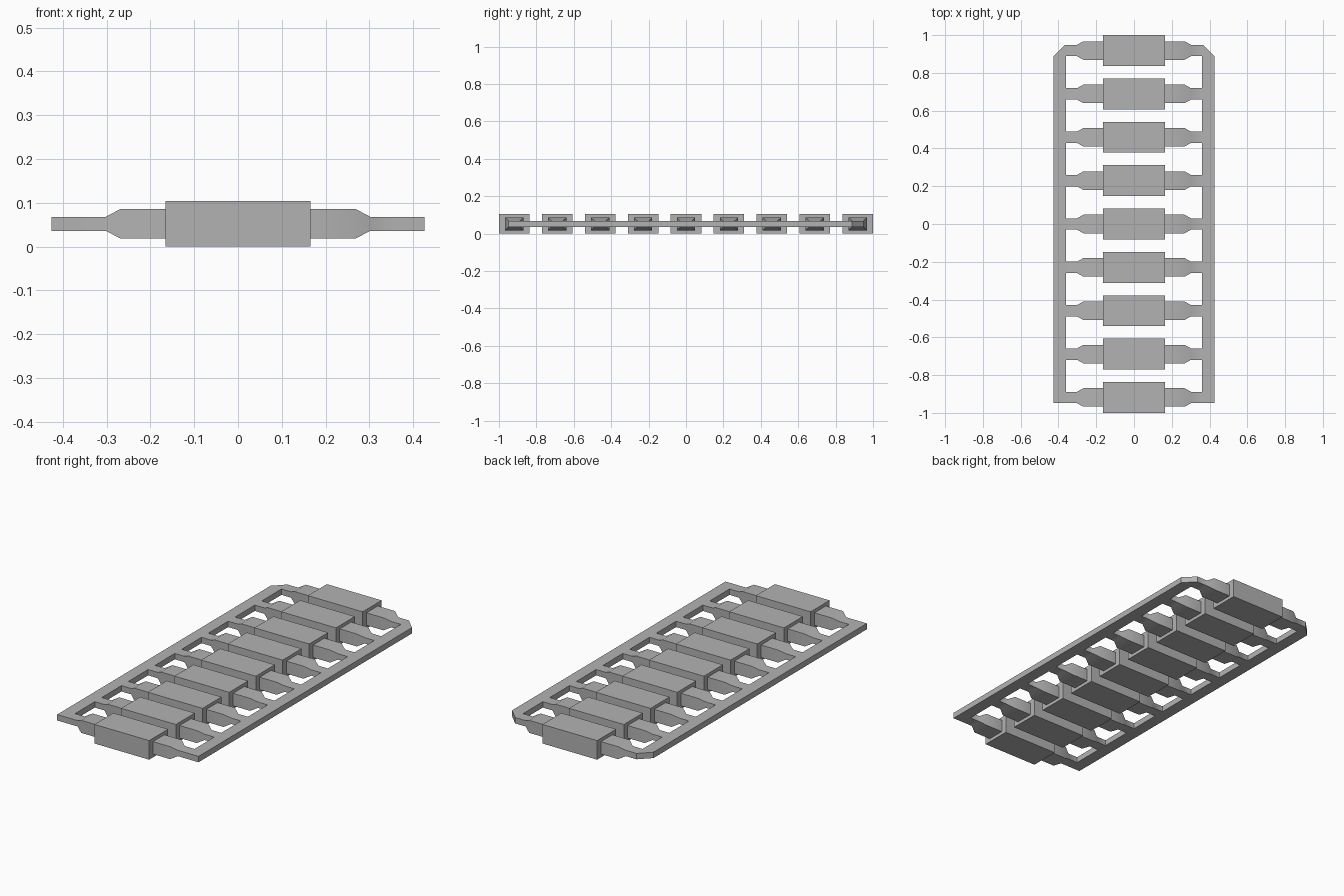
import bpy, bmesh, math
from mathutils import Vector

cube = bpy.data.objects.get("Cube")
if cube:
    bpy.data.objects.remove(cube, do_unlink=True)

grey = bpy.data.materials.new("plain grey")
grey.use_nodes = True
colour = (0.45, 0.45, 0.45, 1)
grey.diffuse_color = colour
grey.node_tree.nodes["Principled BSDF"].inputs["Base Color"].default_value = colour

COUNT, PITCH = 9, 0.2296
MID = 0.052                      # height of the centre plane
BLOCK_X, BLOCK_Y = 0.165, 0.0816
RAIL_IN, RAIL_OUT, RAIL_H = 0.36, 0.426, 0.016
NECK_Y = 0.03
ROWS = [(i - (COUNT - 1) / 2) * PITCH for i in range(COUNT)]


def loft(name, rings, smooth=False):
    """Join equal-sized rings of points into a closed solid."""
    bm = bmesh.new()
    loops = [[bm.verts.new(p) for p in ring] for ring in rings]
    n = len(loops[0])
    for a, b in zip(loops, loops[1:]):
        for k in range(n):
            bm.faces.new((a[k], a[(k + 1) % n], b[(k + 1) % n], b[k]))
    bm.faces.new(loops[0])
    bm.faces.new(loops[-1])
    bmesh.ops.recalc_face_normals(bm, faces=bm.faces)
    mesh = bpy.data.meshes.new(name)
    bm.to_mesh(mesh)
    bm.free()
    mesh.materials.append(grey)
    obj = bpy.data.objects.new(name, mesh)
    bpy.context.collection.objects.link(obj)
    if smooth:
        bpy.ops.object.select_all(action='DESELECT')
        obj.select_set(True)
        bpy.context.view_layer.objects.active = obj
        bpy.ops.object.shade_smooth_by_angle(angle=math.radians(30))
    return obj


def section(x, y, half_y, half_z):
    """Rectangular cross-section facing along x."""
    return [Vector((x, y + sy * half_y, MID + sz * half_z))
            for sy, sz in ((-1, -1), (1, -1), (1, 1), (-1, 1))]


# Rungs: a thick centre block with a tapering arm on each side
arm_profile = [(BLOCK_X, 0.049, 0.034), (0.268, 0.049, 0.034),
               (0.302, NECK_Y, RAIL_H), (RAIL_IN, NECK_Y, RAIL_H)]
for i, y in enumerate(ROWS, 1):
    loft(f"block_{i}", [section(x, y, BLOCK_Y, MID) for x in (-BLOCK_X, BLOCK_X)])
    for side, label in ((1, "left"), (-1, "right")):
        loft(f"{label}_arm_{i}",
             [section(side * x, y, hy, hz) for x, hy, hz in arm_profile], smooth=True)

# Side rails with the rear outer corner cut off
front, back = ROWS[0] - NECK_Y, ROWS[-1] + NECK_Y
outline = [(RAIL_IN, front), (RAIL_OUT, front), (RAIL_OUT, back - 0.06),
           (RAIL_IN + 0.006, back), (RAIL_IN, back)]
for side, label in ((1, "left"), (-1, "right")):
    loft(f"{label}_rail",
         [[Vector((side * x, y, MID + z)) for x, y in outline] for z in (-RAIL_H, RAIL_H)])
